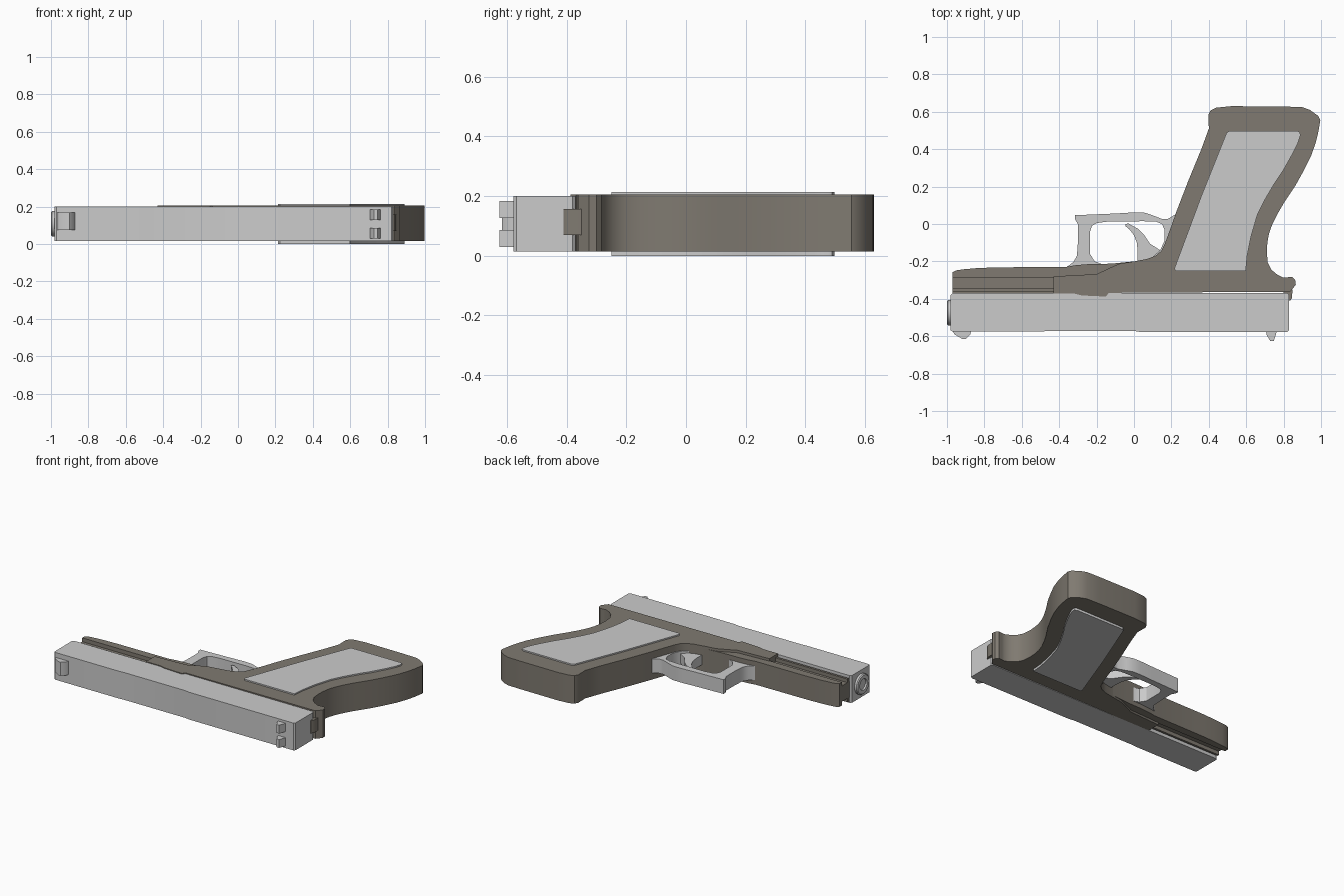
import bpy, bmesh, math
from mathutils import Matrix

MID = 0.108  # centre plane of the thickness

frame_mat = bpy.data.materials.new("warm_grey")
frame_mat.diffuse_color = (0.215, 0.195, 0.165, 1)


def finish(ob, mat=None):
    bm = bmesh.new()
    bm.from_mesh(ob.data)
    bmesh.ops.remove_doubles(bm, verts=bm.verts, dist=1e-5)
    bmesh.ops.recalc_face_normals(bm, faces=bm.faces)
    bm.to_mesh(ob.data)
    bm.free()
    ob.data.materials.clear()
    if mat:
        ob.data.materials.append(mat)
    bpy.ops.object.select_all(action='DESELECT')
    bpy.context.view_layer.objects.active = ob
    ob.select_set(True)
    bpy.ops.object.shade_smooth_by_angle(angle=math.radians(32))
    return ob


def prism(name, z0, z1, *loops, mat=None):
    """Filled outline in XY (extra loops are holes), extruded from z0 to z1."""
    cu = bpy.data.curves.new(name, 'CURVE')
    cu.dimensions = '2D'
    cu.fill_mode = 'BOTH'
    cu.extrude = (z1 - z0) / 2
    for pts in loops:
        sp = cu.splines.new('POLY')
        sp.points.add(len(pts) - 1)
        for p, (x, y) in zip(sp.points, pts):
            p.co = (x, y, 0, 1)
        sp.use_cyclic_u = True
    tmp = bpy.data.objects.new(name + "_curve", cu)
    bpy.context.collection.objects.link(tmp)
    dg = bpy.context.evaluated_depsgraph_get()
    me = bpy.data.meshes.new_from_object(tmp.evaluated_get(dg))
    bpy.data.objects.remove(tmp)
    me.transform(Matrix.Translation((0, 0, (z0 + z1) / 2)))
    me.name = name
    ob = bpy.data.objects.new(name, me)
    bpy.context.collection.objects.link(ob)
    return finish(ob, mat)


def ring_x(name, x0, x1, y, z, r_out, r_in, depth, n=32):
    """Tube end along X with a blind bore."""
    bm = bmesh.new()
    rows = [(x1, r_out), (x0 + 0.006, r_out), (x0, r_out - 0.006), (x0, r_in), (x0 + depth, r_in)]
    rings = [[bm.verts.new((x, y + r * math.cos(2 * math.pi * i / n), z + r * math.sin(2 * math.pi * i / n)))
              for i in range(n)] for x, r in rows]
    for a, b in zip(rings, rings[1:]):
        for i in range(n):
            j = (i + 1) % n
            bm.faces.new((a[i], a[j], b[j], b[i]))
    bm.faces.new(rings[0])
    bm.faces.new(rings[-1])
    me = bpy.data.meshes.new(name)
    bm.to_mesh(me)
    bm.free()
    ob = bpy.data.objects.new(name, me)
    bpy.context.collection.objects.link(ob)
    return finish(ob)


# Long upper slide
prism("slide", 0.015, 0.20,
      [(-0.98, -0.568), (-0.97, -0.575), (-0.5, -0.575), (-0.46, -0.58 + 0.008), (0.0, -0.572),
       (0.04, -0.578), (0.82, -0.578), (0.83, -0.568), (0.83, -0.38), (0.82, -0.37), (-0.97, -0.37), (-0.98, -0.38)])

# Barrel end with bore
ring_x("barrel_end", -1.0, -0.93, -0.475, MID, 0.068, 0.038, 0.012)

# Sights on the slide
prism("front_sight", 0.075, 0.167,
      [(-0.98 + 0.01, -0.57), (-0.96, -0.59), (-0.915, -0.616), (-0.90, -0.616), (-0.875, -0.59), (-0.87, -0.57)])
for side, (a, b) in {"lower": (0.03, 0.086), "upper": (0.127, 0.184)}.items():
    prism("rear_sight_" + side, a, b,
          [(0.705, -0.57), (0.71, -0.595), (0.728, -0.625), (0.747, -0.625), (0.757, -0.595), (0.765, -0.57)])

# Main frame with grip, full width
prism("frame_and_grip", 0.015, 0.205,
      [(-0.43, -0.372), (-0.32, -0.372), (-0.28, -0.382), (-0.15, -0.388), (-0.135, -0.368), (0.835, -0.362),
       (0.865, -0.325), (0.862, -0.30), (0.845, -0.283), (0.82, -0.285), (0.80, -0.287), (0.765, -0.27),
       (0.735, -0.245), (0.715, -0.205), (0.71, -0.15), (0.713, -0.10), (0.722, -0.05), (0.74, 0.0),
       (0.765, 0.05), (0.80, 0.11), (0.86, 0.20), (0.91, 0.29), (0.945, 0.36), (0.97, 0.43), (0.985, 0.49),
       (0.996, 0.555), (0.985, 0.578), (0.94, 0.61), (0.90, 0.625), (0.8, 0.628), (0.52, 0.63), (0.44, 0.622),
       (0.41, 0.608), (0.398, 0.585), (0.40, 0.51), (0.36, 0.40), (0.29, 0.23), (0.23, 0.075), (0.20, -0.01),
       (0.165, -0.105), (0.145, -0.145), (0.115, -0.17), (0.07, -0.187), (0.0, -0.20), (-0.08, -0.213),
       (-0.13, -0.235), (-0.20, -0.268), (-0.43, -0.28)], mat=frame_mat)

# Narrower front rail under the barrel, with recessed channel beside it
prism("front_rail", 0.03, 0.188,
      [(-0.97, -0.285), (-0.97, -0.258), (-0.95, -0.248), (-0.91, -0.242), (-0.84, -0.236), (-0.74, -0.232),
       (-0.36, -0.229), (-0.31, -0.22), (-0.25, -0.215), (-0.12, -0.212), (0.0, -0.20), (0.05, -0.25),
       (-0.2, -0.30), (-0.43, -0.285)], mat=frame_mat)
prism("rail_channel", 0.055, 0.162,
      [(-0.97, -0.375), (-0.97, -0.28), (-0.4, -0.28), (-0.4, -0.375)], mat=frame_mat)
prism("rail_upper_lip", 0.03, 0.186,
      [(-0.97, -0.36), (-0.97, -0.345), (-0.42, -0.345), (-0.42, -0.36)], mat=frame_mat)

# Tab behind the slide
prism("rear_tab", 0.07, 0.156,
      [(0.80, -0.41), (0.835, -0.41), (0.845, -0.395), (0.847, -0.35), (0.80, -0.35)], mat=frame_mat)

# Side panels, one on each face of the grip
panel = [(0.215, -0.24), (0.225, -0.25), (0.598, -0.25), (0.605, -0.17), (0.625, -0.07), (0.66, 0.05),
         (0.70, 0.13), (0.75, 0.215), (0.80, 0.29), (0.845, 0.37), (0.875, 0.43), (0.89, 0.475), (0.887, 0.49),
         (0.872, 0.498), (0.51, 0.498), (0.495, 0.488), (0.36, 0.15)]
prism("grip_panel_upper", 0.19, 0.214, panel)
prism("grip_panel_lower", 0.0, 0.03, panel)

# Guard loop around the trigger
outer = [(-0.36, -0.25), (-0.36, -0.23), (-0.325, -0.205), (-0.305, -0.17), (-0.30, -0.10), (-0.30, 0.0),
         (-0.315, 0.025), (-0.315, 0.047), (-0.24, 0.05), (-0.1, 0.056), (0.0, 0.062), (0.06, 0.06), (0.10, 0.046),
         (0.15, 0.027), (0.18, 0.027), (0.22, 0.05), (0.28, 0.05), (0.2, -0.15), (0.1, -0.25)]
hole = [(-0.235, -0.16), (-0.235, -0.04), (-0.225, -0.01), (-0.20, 0.005), (-0.15, 0.012), (0.05, 0.015),
        (0.12, 0.012), (0.15, 0.0), (0.163, -0.03), (0.163, -0.09), (0.14, -0.14), (0.09, -0.185),
        (0.0, -0.21), (-0.17, -0.215), (-0.21, -0.20)]
prism("trigger_guard", 0.06, 0.156, outer, hole)

# Curved trigger
prism("trigger", 0.075, 0.141,
      [(-0.045, 0.0), (-0.03, 0.003), (0.02, -0.025), (0.055, -0.06), (0.085, -0.105), (0.14, -0.14), (0.14, -0.2),
       (0.018, -0.22), (0.02, -0.15), (0.015, -0.10), (0.0, -0.06), (-0.025, -0.028), (-0.045, -0.012)])
